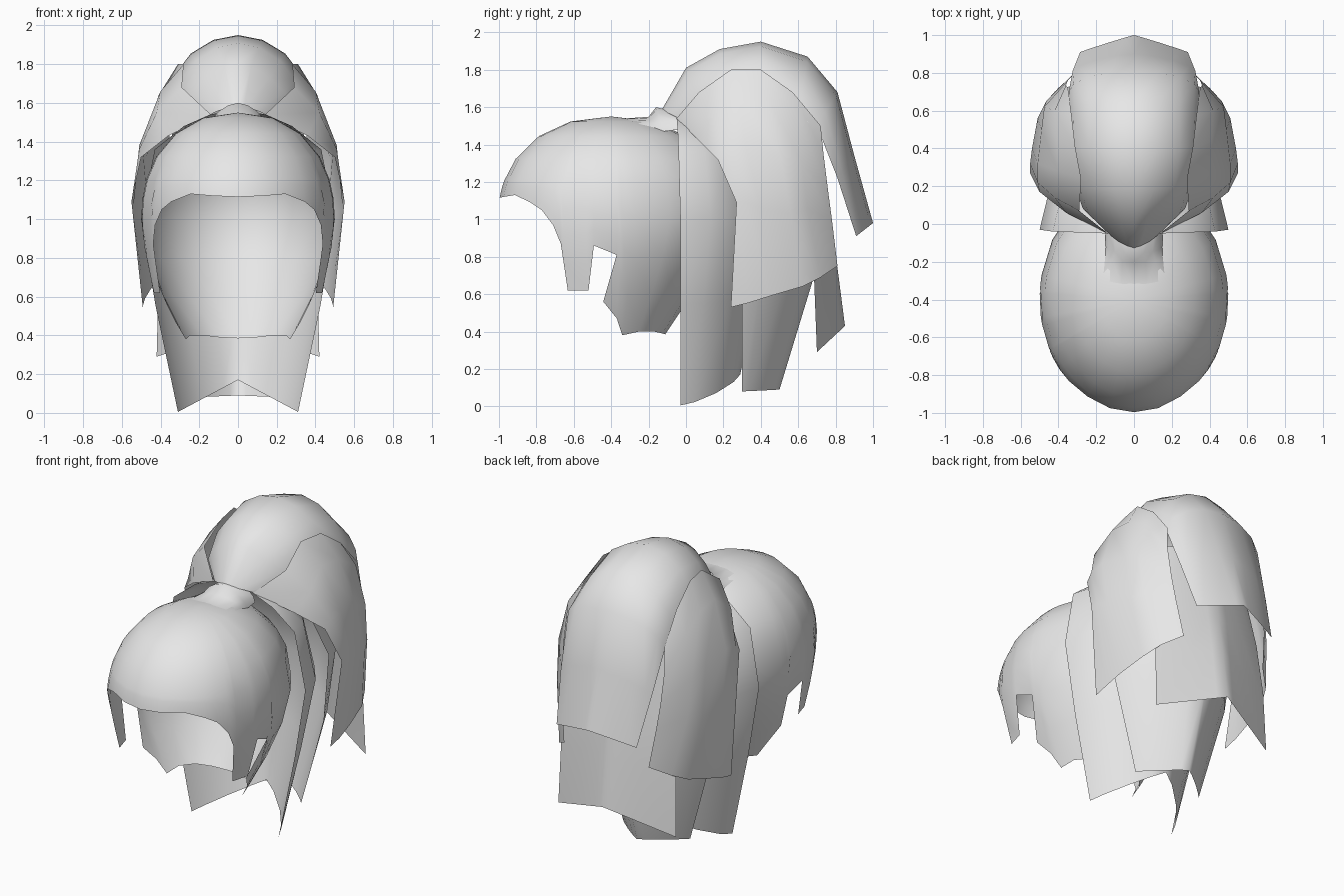
import bpy, bmesh
from math import sin, cos, pi, radians, sqrt
from mathutils import Vector

hair = bpy.data.materials.new("light grey hair")
hair.diffuse_color = (0.8, 0.8, 0.8, 1)


def grid(name, rows, outward):
    """Skin a grid of right-hand points, weld the centre line and mirror it."""
    bm = bmesh.new()
    v = [[bm.verts.new(p) for p in r] for r in rows]
    for a, b in zip(v, v[1:]):
        for i in range(len(a) - 1):
            bm.faces.new((a[i], a[i + 1], b[i + 1], b[i]))
    bmesh.ops.remove_doubles(bm, verts=bm.verts, dist=1e-4)
    bm.normal_update()
    # make the sheet face away from the inside of the hair
    if sum(f.normal.dot(f.calc_center_median() - Vector(outward)) for f in bm.faces) < 0:
        bmesh.ops.reverse_faces(bm, faces=bm.faces)
    me = bpy.data.meshes.new(name)
    bm.to_mesh(me)
    bm.free()
    me.materials.append(hair)
    ob = bpy.data.objects.new(name, me)
    bpy.context.collection.objects.link(ob)
    for p in me.polygons:
        p.use_smooth = True
    ob.modifiers.new("mirror", 'MIRROR').use_clip = True
    return ob


def arch(name, rows, straight_hem=False, n=4):
    """Sheet of arches: centre (y, z), edge (x, y, z), roundness (1 straight, 2 round)."""
    pts = []
    for (cy, cz), (ex, ey, ez), p in rows:
        r = []
        for i in range(n + 1):
            t = pi / 2 * i / n
            u, w = sin(t) ** (2 / p), max(0, cos(t)) ** (2 / p)
            r.append((ex * u, ey + (cy - ey) * w, ez + (cz - ez) * (1 - u if straight_hem else w)))
        pts.append(r)
    return grid(name, pts, (0, 0.35, 0.9))


# Cropped cap: columns by azimuth from the brow to the nape, each ending at its hem
def cap_point(deg, z, bend=0):
    a = radians(deg + bend)
    if z > 1:
        f = max(0, 1 - ((z - 1) / 0.55) ** 2.2) ** (1 / 2.2)
    else:
        f = 1 - 0.45 * ((1 - z) / 0.62) ** 1.6
        if deg < 90:
            f = sqrt(f)
    depth = 0.605 if deg < 90 else 0.52 + 0.11 * min(1, max(0, (z - 0.4) / 0.6))
    return (0.5 * f * sin(a), -0.4 - depth * f * cos(a), z)


# azimuth, hem height, forward bend at the hem
hem = [(0, 1.115, 0), (15, 1.12, 0), (30, 1.13, 0), (44, 1.09, 0), (52, 1.05, 0), (59, 0.97, 0),
       (63, 0.87, 0), (64.5, 0.62, 0), (77, 0.62, 0), (81, 0.86, 0), (93, 0.81, 0),
       (95, 0.56, -11), (97, 0.47, -2), (102, 0.38, 0), (120, 0.4, 0), (140, 0.4, 0),
       (160, 0.39, 0), (180, 0.385, 0)]
cap = []
for deg, low, bend in hem:
    col = [cap_point(deg, 1 + 0.55 * cos(radians(h))) for h in (0, 18, 36, 54, 68)]
    col += [cap_point(deg, 1.206 + (low - 1.206) * s, bend * s ** 12) for s in (0.25, 0.5, 0.75, 1)]
    cap.append(col)
grid("cropped_cap", cap, (0, -0.4, 0.9))

# Gathered knot flaring out of the cap into the long hair
arch("gathered_knot", [((-0.32, 1.54), (0.18, -0.27, 1.50), 2),
                       ((-0.2, 1.548), (0.16, -0.18, 1.48), 2),
                       ((-0.16, 1.6), (0.15, -0.12, 1.47), 1.7),
                       ((-0.04, 1.57), (0.15, -0.04, 1.48), 2)])

# Top sheet sweeping up and over to the back
arch("top_sheet", [((-0.13, 1.585), (0.14, -0.04, 1.54), 1.3),
                   ((0.0, 1.81), (0.27, 0.08, 1.60), 1.4),
                   ((0.18, 1.91), (0.32, 0.22, 1.62), 1.8),
                   ((0.4, 1.95), (0.35, 0.42, 1.64), 1.9),
                   ((0.65, 1.87), (0.345, 0.6, 1.54), 1.9),
                   ((0.81, 1.68), (0.345, 0.70, 1.50), 2),
                   ((0.9, 1.34), (0.325, 0.81, 1.22), 1.5),
                   ((1.0, 0.98), (0.285, 0.91, 0.91), 1.05)])

# Side sheets, each strand listed from its top edge to its hem
side = [
    [(.14, -.05, 1.54), (.36, .06, 1.43), (.50, .17, 1.32), (.55, .27, 1.09), (.49, .24, .53)],
    [(.29, .07, 1.68), (.42, .14, 1.55), (.51, .22, 1.36), (.55, .32, 1.09), (.49, .34, .555)],
    [(.28, .24, 1.80), (.40, .28, 1.66), (.51, .32, 1.38), (.54, .40, 1.06), (.48, .45, .59)],
    [(.31, .40, 1.80), (.41, .44, 1.64), (.49, .50, 1.35), (.51, .56, 1.03), (.45, .62, .64)],
    [(.33, .57, 1.68), (.42, .60, 1.55), (.475, .62, 1.30), (.465, .65, 1.05), (.40, .72, .69)],
    [(.35, .72, 1.50), (.36, .735, 1.35), (.35, .76, 1.15), (.335, .78, 1.0), (.30, .81, .75)]]
grid("side_sheets", side, (0, 0.4, 0.9))

# Neck curtain, open to the front
arch("neck_curtain", [((-0.03, 1.57), (0.14, -0.05, 1.54), 2),
                      ((0.18, 1.52), (0.28, -0.045, 1.48), 2),
                      ((0.33, 1.3), (0.43, -0.04, 1.36), 2),
                      ((0.42, 1.0), (0.5, -0.03, 1.0), 1.9),
                      ((0.38, 0.6), (0.425, -0.03, 0.55), 1.6),
                      ((0.29, 0.17), (0.31, -0.03, 0.005), 1.35)], True)

# Middle layer hanging behind the curtain
arch("middle_layer", [((0.46, 1.5), (0.33, 0.2, 1.42), 2),
                      ((0.66, 1.1), (0.45, 0.28, 1.1), 1.8),
                      ((0.68, 0.68), (0.40, 0.3, 0.66), 1.4),
                      ((0.5, 0.09), (0.24, 0.3, 0.08), 1.1)], True)

# Outer layer below the top sheet at the back
arch("back_layer", [((0.70, 1.45), (0.31, 0.6, 1.45), 1.3),
                    ((0.77, 1.0), (0.38, 0.66, 1.0), 1.15),
                    ((0.81, 0.74), (0.41, 0.685, 0.68), 1.05),
                    ((0.85, 0.43), (0.42, 0.70, 0.29), 1)], True)
